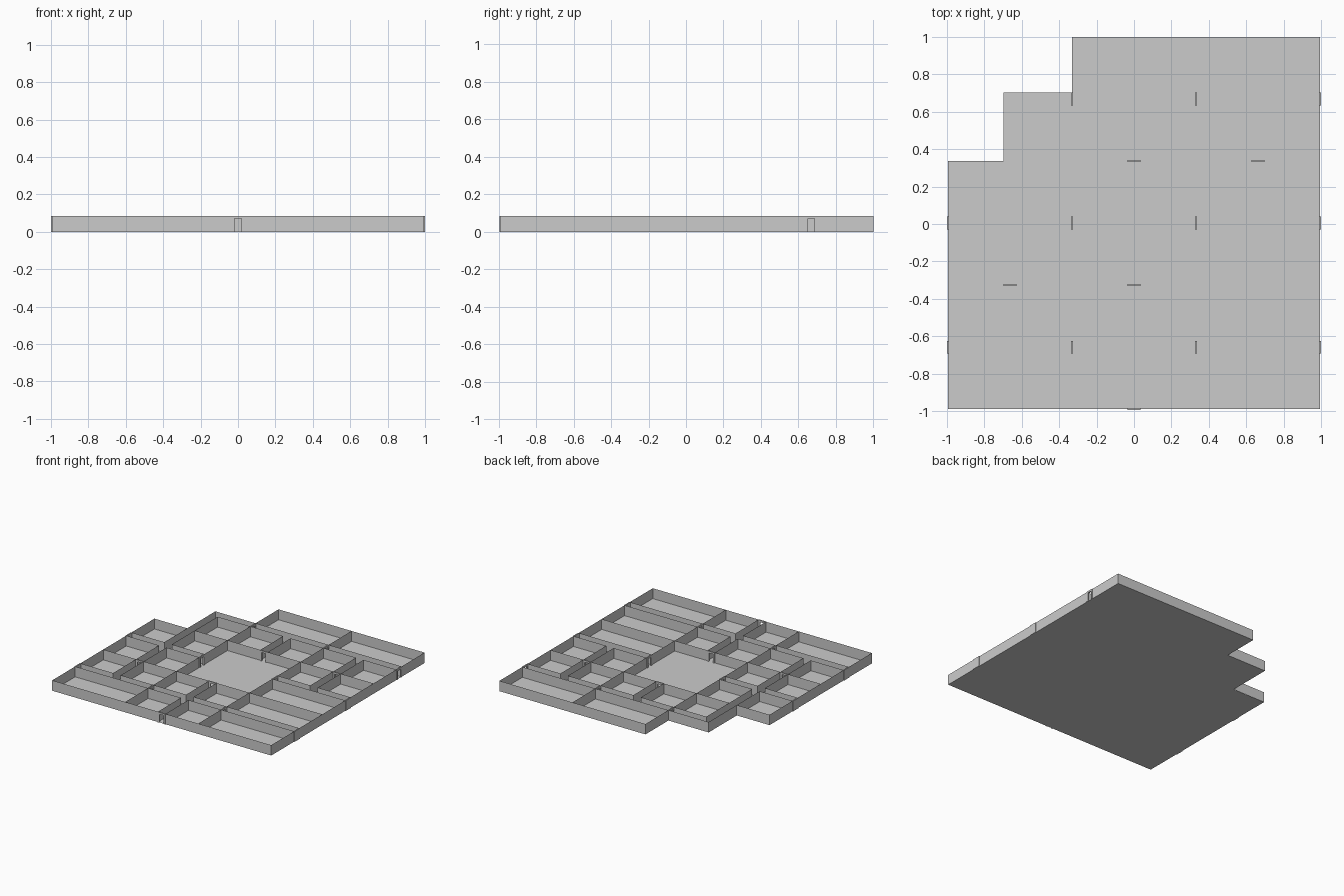
import bpy, bmesh

if "Cube" in bpy.data.objects:
    bpy.data.objects.remove(bpy.data.objects["Cube"])

T = 1.99 / 3          # tile size
W = 0.034             # half corridor width
H = 0.085             # wall height
X0, Y0 = -0.995, -0.99
DIRS = {'E': (1, 0), 'W': (-1, 0), 'N': (0, 1), 'S': (0, -1)}


def make_object(name, bm):
    me = bpy.data.meshes.new(name)
    bm.to_mesh(me)
    bm.free()
    ob = bpy.data.objects.new(name, me)
    bpy.context.collection.objects.link(ob)
    return ob


def quad(bm, pts):
    bm.faces.new([bm.verts.new(p) for p in pts])


def box(bm, x0, x1, y0, y1, z0, z1):
    r = bmesh.ops.create_cube(bm, size=1)
    for v in r['verts']:
        v.co = (x1 if v.co.x > 0 else x0,
                y1 if v.co.y > 0 else y0,
                z1 if v.co.z > 0 else z0)


# Corridor arms of every tile, rows from front to back
ROWS = [
    ['EWN', 'EWNS', 'EW'],
    ['EWNS', 'room', 'EWN'],
    ['corner', 'EWS', 'EWS'],
]

floor = bmesh.new()
segments = set()


def wall(x0, y0, x1, y1):
    a, b = sorted([(round(x0, 3), round(y0, 3)), (round(x1, 3), round(y1, 3))])
    segments.add((a, b))


for j, row in enumerate(ROWS):
    for i, kind in enumerate(row):
        cx, cy, h = X0 + (i + .5) * T, Y0 + (j + .5) * T, T / 2
        corner = kind == 'corner'
        arms = {'room': 'EWNS', 'corner': 'ES'}.get(kind, kind)
        fx0 = cx - W if corner else cx - h
        fy1 = cy + W if corner else cy + h
        quad(floor, [(fx0, cy - h, 0), (cx + h, cy - h, 0),
                     (cx + h, fy1, 0), (fx0, fy1, 0)])
        for d, (dx, dy) in DIRS.items():
            def seg(t0, s0, t1, s1):
                # t runs outward along the arm, s sideways across it
                wall(cx + dx * t0 - dy * s0, cy + dy * t0 + dx * s0,
                     cx + dx * t1 - dy * s1, cy + dy * t1 + dx * s1)
            if d in arms:
                if kind != 'room':
                    seg(W, W, h, W)
                    seg(W, -W, h, -W)
                if not (corner and d == 'E'):
                    seg(h, W, h, h)
                if not (corner and d == 'S'):
                    seg(h, -W, h, -h)
            else:
                seg(W, -W, W, W)
                if not corner:
                    seg(h, -h, h, h)

make_object('floor', floor)

# Thin walls around corridors and rooms
walls = bmesh.new()
for (ax, ay), (bx, by) in sorted(segments):
    quad(walls, [(ax, ay, 0), (bx, by, 0), (bx, by, H), (ax, ay, H)])
make_object('walls', walls)


# Panels across corridor ends, with or without a doorway
def panel(name, x, y, along_x, doorway=True):
    bm = bmesh.new()
    t, dw, dh = 0.005, 0.018, 0.07

    def part(s0, s1, z0, z1):
        if along_x:
            box(bm, x + s0, x + s1, y - t, y + t, z0, z1)
        else:
            box(bm, x - t, x + t, y + s0, y + s1, z0, z1)
    if doorway:
        part(-W, -dw, 0, H)
        part(dw, W, 0, H)
        part(-dw, dw, dh, H)
    else:
        part(-W, W, 0, H)
    make_object(name, bm)


for j in range(3):
    for i in range(4):
        if (i, j) == (0, 2):
            continue
        is_open = i in (1, 2) or (i, j) == (3, 2)
        panel('doorway_side' if is_open else 'closed_end',
              X0 + i * T, Y0 + (j + .5) * T, False, is_open)
for i, j in [(1, 0), (0, 1), (1, 1), (1, 2), (2, 2)]:
    panel('doorway_cross', X0 + (i + .5) * T, Y0 + j * T, True)
